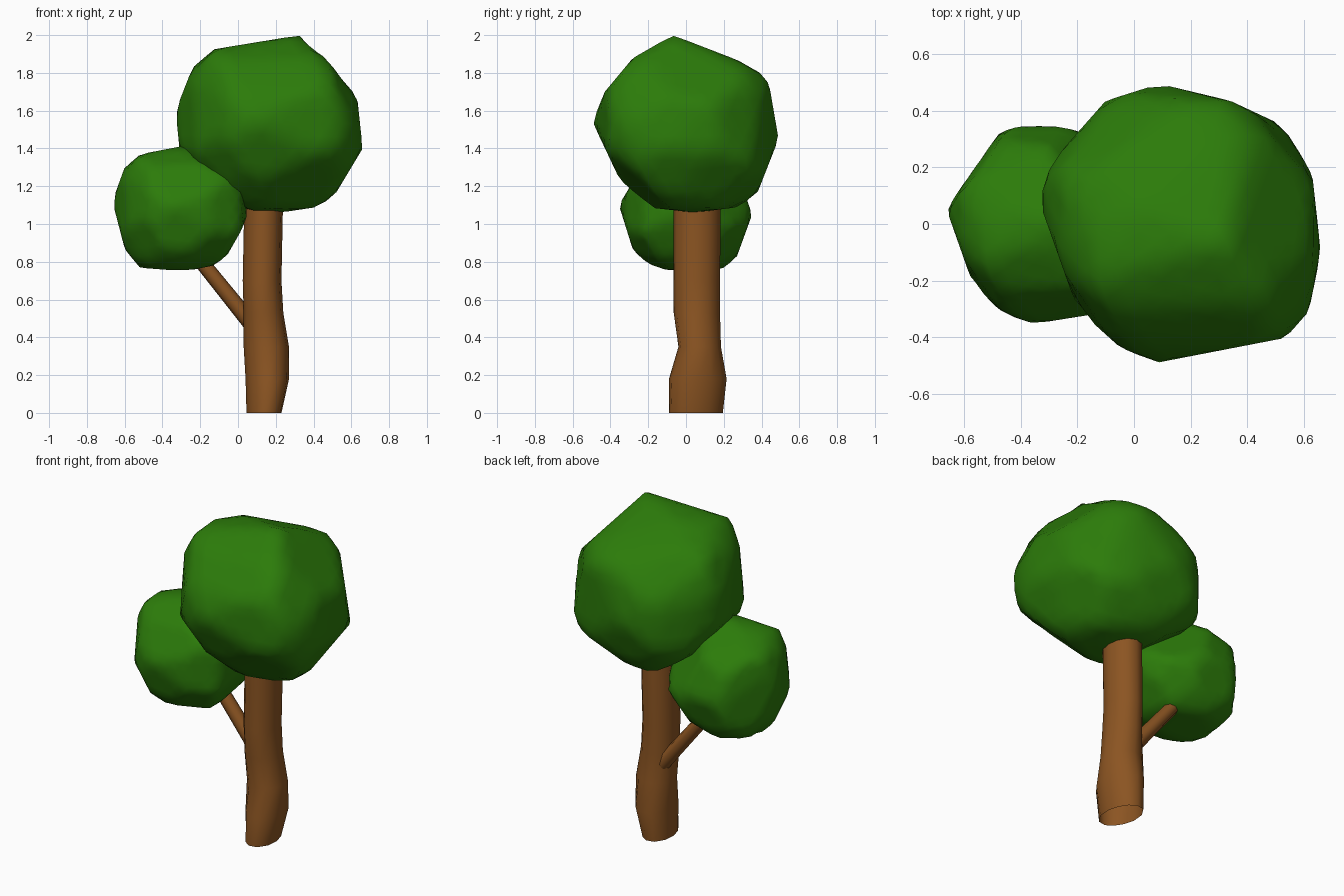
import bpy, bmesh, math
from mathutils import Vector, geometry

cube = bpy.data.objects.get("Cube")
if cube:
    bpy.data.objects.remove(cube, do_unlink=True)


def make_material(name, colour):
    mat = bpy.data.materials.new(name)
    mat.use_nodes = True
    mat.diffuse_color = (*colour, 1)
    mat.node_tree.nodes["Principled BSDF"].inputs["Base Color"].default_value = (*colour, 1)
    return mat


LEAF = make_material("leaf green", (0.025, 0.2, 0.003))
BARK = make_material("bark brown", (0.26, 0.09, 0.016))

X, Y, Z = Vector((1, 0, 0)), Vector((0, 1, 0)), Vector((0, 0, 1))


def slanted_axes(x, y, degrees):
    """Across and up directions of a section plane tilted toward (x, y)."""
    tilt = math.radians(degrees)
    facing = Vector((x, y, 0)).normalized()
    return Z.cross(facing), Z * math.cos(tilt) - facing * math.sin(tilt)


TURN = math.radians(35)
SX, SY = math.sin(TURN), math.cos(TURN)
SECTIONS = {"front": (X, Z), "side": (Y, Z), "top": (X, Y),
            "front_slant": slanted_axes(SX, -SY, 25),
            "back_slant": slanted_axes(-SX, SY, 25),
            "low_slant": slanted_axes(SX, SY, -30)}


def finish(name, bm, mat, angle):
    bmesh.ops.recalc_face_normals(bm, faces=bm.faces)
    mesh = bpy.data.meshes.new(name)
    bm.to_mesh(mesh)
    bm.free()
    mesh.materials.append(mat)
    obj = bpy.data.objects.new(name, mesh)
    bpy.context.collection.objects.link(obj)
    bpy.ops.object.select_all(action='DESELECT')
    bpy.context.view_layer.objects.active = obj
    obj.select_set(True)
    bpy.ops.object.shade_smooth_by_angle(angle=math.radians(angle))


def facet_planes(outline, axes, centre):
    """Planes through the edges of a convex outline drawn on two axes."""
    a, b = axes
    points = [Vector(p) for p in outline]
    hull = [points[i] for i in geometry.convex_hull_2d(points)]
    middle = Vector((a.dot(centre), b.dot(centre)))
    planes = []
    for p, q in zip(hull, hull[1:] + hull[:1]):
        flat = Vector((q.y - p.y, p.x - q.x)).normalized()
        if flat.dot(p - middle) < 0:
            flat.negate()
        planes.append((a * flat.x + b * flat.y, flat.dot(p - middle)))
    return planes


def crown(name, centre, radii, **outlines):
    """Lumpy leaf ball: an ellipsoid trimmed to flat facets."""
    centre = Vector(centre)
    planes = []
    for section, outline in outlines.items():
        planes += facet_planes(outline, SECTIONS[section], centre)
    bm = bmesh.new()
    bmesh.ops.create_icosphere(bm, subdivisions=4, radius=1.1)
    for v in bm.verts:
        ray = Vector(c * r for c, r in zip(v.co, radii))
        reach = min([1] + [d / n.dot(ray) for n, d in planes if n.dot(ray) > 0.001])
        v.co = centre + ray * reach
    finish(name, bm, LEAF, 60)


def tube(name, rings, sides, skew, angle):
    """Open bark tube through rings: centre, radius on u, radius on v, u, v."""
    bm = bmesh.new()
    loops = []
    for k, (c, ru, rv, u, v) in enumerate(rings):
        loop = []
        for i in range(sides):
            t = math.tau * i / sides
            r = 1 - skew * math.sin(2 * t) / (1 + k)
            loop.append(bm.verts.new(c + u * ru * r * math.cos(t) + v * rv * r * math.sin(t)))
        loops.append(loop)
    for low, high in zip(loops, loops[1:]):
        for i in range(sides):
            j = (i + 1) % sides
            bm.faces.new((low[i], low[j], high[j], high[i]))
    finish(name, bm, BARK, angle)


# Large crown
crown("large_crown", (0.165, 0, 1.53), (0.5, 0.49, 0.47),
      front=[(0.33, 2), (-0.16, 1.92), (-0.24, 1.83), (-0.33, 1.6), (-0.31, 1.4),
             (-0.18, 1.23), (0.06, 1.07), (0.22, 1.06), (0.42, 1.09), (0.51, 1.15),
             (0.66, 1.4), (0.63, 1.68), (0.46, 1.89)],
      side=[(-0.07, 2), (0.37, 1.83), (0.44, 1.74), (0.49, 1.45), (0.38, 1.17),
            (0.28, 1.09), (0.05, 1.06), (-0.22, 1.09), (-0.32, 1.17), (-0.495, 1.54),
            (-0.43, 1.7), (-0.28, 1.88)],
      top=[(0.09, 0.495), (0.34, 0.435), (0.5, 0.36), (0.56, 0.3), (0.63, 0.17),
           (0.66, -0.1), (0.615, -0.32), (0.57, -0.37), (0.52, -0.405), (0.08, -0.49),
           (-0.05, -0.435), (-0.2, -0.3), (-0.335, 0.08), (-0.29, 0.22), (-0.1, 0.435)],
      front_slant=[(-0.13, 1.76), (0.03, 1.785), (0.39, 1.72), (0.5, 1.68), (0.57, 1.58),
                   (0.63, 1.18), (0.4, 0.91), (0.29, 0.85), (0.04, 0.87),
                   (-0.18, 1.02), (-0.325, 1.22), (-0.3, 1.58), (-0.24, 1.68)],
      back_slant=[(-0.225, 1.915), (-0.62, 1.565), (-0.64, 1.235), (-0.57, 1.12),
                  (-0.26, 0.9), (-0.175, 0.87), (-0.01, 0.9), (0.33, 1.275),
                  (0.3, 1.61), (0.25, 1.765)],
      low_slant=[(-0.695, 1.235), (-0.695, 1.36), (-0.59, 1.57), (-0.465, 1.72),
                 (-0.295, 1.81), (-0.1, 1.825), (0, 1.81), (0.08, 1.765), (0.2, 1.67),
                 (0.315, 1.545), (0.36, 1.4), (0.34, 1.1), (-0.16, 0.87), (-0.59, 1.14)])

# Small crown
crown("small_crown", (-0.305, 0, 1.08), (0.38, 0.355, 0.335),
      front=[(-0.28, 1.415), (-0.54, 1.365), (-0.6, 1.3), (-0.665, 1.12), (-0.6, 0.87),
             (-0.54, 0.77), (-0.28, 0.75), (-0.13, 0.78), (-0.06, 0.83), (0.02, 0.97),
             (0.05, 1.05), (0.02, 1.2), (-0.1, 1.36)],
      side=[(-0.355, 1.1), (-0.28, 0.86), (-0.2, 0.79), (-0.1, 0.755), (0.2, 0.765),
            (0.27, 0.83), (0.35, 1.05), (0.25, 1.34), (0, 1.415), (-0.2, 1.36)],
      top=[(-0.36, 0.36), (-0.5, 0.315), (-0.665, 0.06), (-0.57, -0.21),
           (-0.48, -0.3), (-0.37, -0.355), (-0.15, -0.32), (0.02, -0.22),
           (0.05, -0.05), (0.05, 0.12), (0, 0.22), (-0.2, 0.33)],
      front_slant=[(-0.58, 0.965), (-0.56, 1.225), (-0.52, 1.3), (-0.435, 1.36),
                   (-0.31, 1.375), (-0.1, 1.33), (0.1, 1), (0.06, 0.88),
                   (-0.14, 0.7), (-0.39, 0.725), (-0.49, 0.79)],
      back_slant=[(0.27, 1.23), (0.52, 1.145), (0.56, 1.05), (0.585, 0.815), (0.465, 0.57),
                  (0.27, 0.515), (0.185, 0.53), (0.02, 0.63), (-0.11, 0.815),
                  (-0.08, 0.95), (0, 1.18)],
      low_slant=[(0.385, 1.14), (0.555, 1.03), (0.575, 0.9), (0.565, 0.65), (0.43, 0.52),
                 (0.29, 0.465), (0.09, 0.52), (-0.17, 0.76), (-0.18, 0.9),
                 (0, 1.2), (0.2, 1.22)])

# Trunk: height, then the extents in x and in y
trunk_rings = []
for z, x0, x1, y0, y1 in [(0, 0.045, 0.23, -0.09, 0.195),
                          (0.18, 0.04, 0.27, -0.09, 0.215),
                          (0.35, 0.03, 0.27, -0.04, 0.185),
                          (0.53, 0.03, 0.24, -0.065, 0.18),
                          (0.7, 0.025, 0.23, -0.065, 0.18),
                          (1.2, 0.035, 0.24, -0.065, 0.185)]:
    centre = Vector(((x0 + x1) / 2, (y0 + y1) / 2, z))
    trunk_rings.append((centre, (x1 - x0) / 2, (y1 - y0) / 2, X, Y))
tube("trunk", trunk_rings, 12, 0.09, 60)

# Side branch reaching into the small crown
start, end = Vector((0.08, 0.11, 0.46)), Vector((-0.25, 0.11, 0.87))
across = (end - start).cross(Y).normalized()
tube("side_branch", [(start, 0.044, 0.045, across, Y), (end, 0.038, 0.04, across, Y)],
     8, 0, 50)
